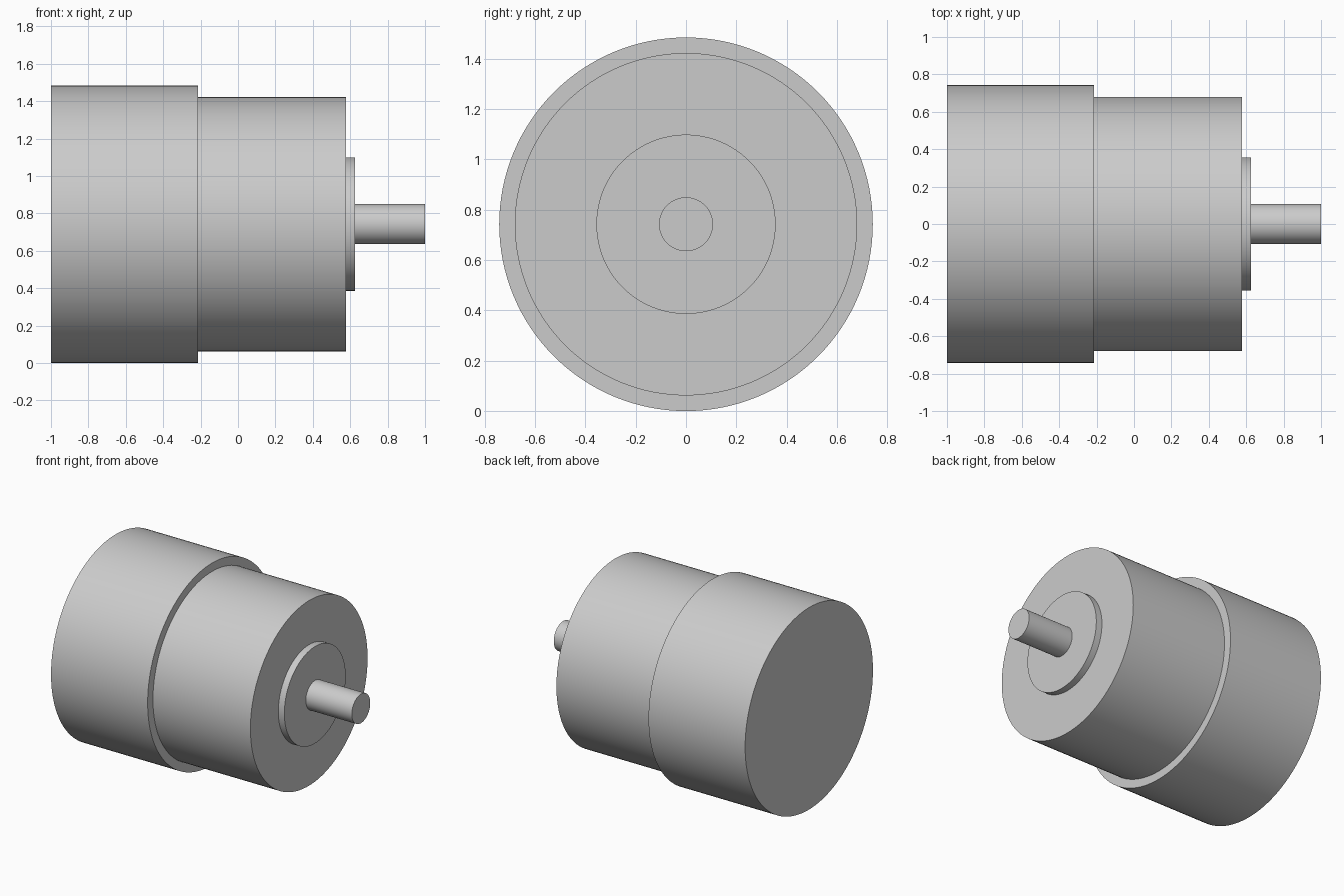
import bpy
import math

cube = bpy.data.objects.get("Cube")
if cube:
    bpy.data.objects.remove(cube, do_unlink=True)

AXIS_HEIGHT = 0.742

# Single plain grey finish
grey = bpy.data.materials.new("plain grey")
grey.use_nodes = True
colour = (0.6, 0.6, 0.6, 1)
grey.diffuse_color = colour
grey.node_tree.nodes["Principled BSDF"].inputs["Base Color"].default_value = colour


def barrel(name, x_start, x_end, radius):
    """Closed cylinder lying along x, between two stations."""
    bpy.ops.mesh.primitive_cylinder_add(
        vertices=128, radius=radius, depth=x_end - x_start,
        location=((x_start + x_end) / 2, 0, AXIS_HEIGHT),
        rotation=(0, math.pi / 2, 0))
    part = bpy.context.object
    part.name = name
    part.data.materials.append(grey)
    bpy.ops.object.shade_smooth_by_angle(angle=math.radians(30))


# Stepped body, boss and output shaft, end to end
barrel("rear_housing", -1.0, -0.215, AXIS_HEIGHT)
barrel("front_housing", -0.215, 0.577, 0.68)
barrel("shaft_boss", 0.577, 0.626, 0.356)
barrel("output_shaft", 0.626, 1.0, 0.107)
